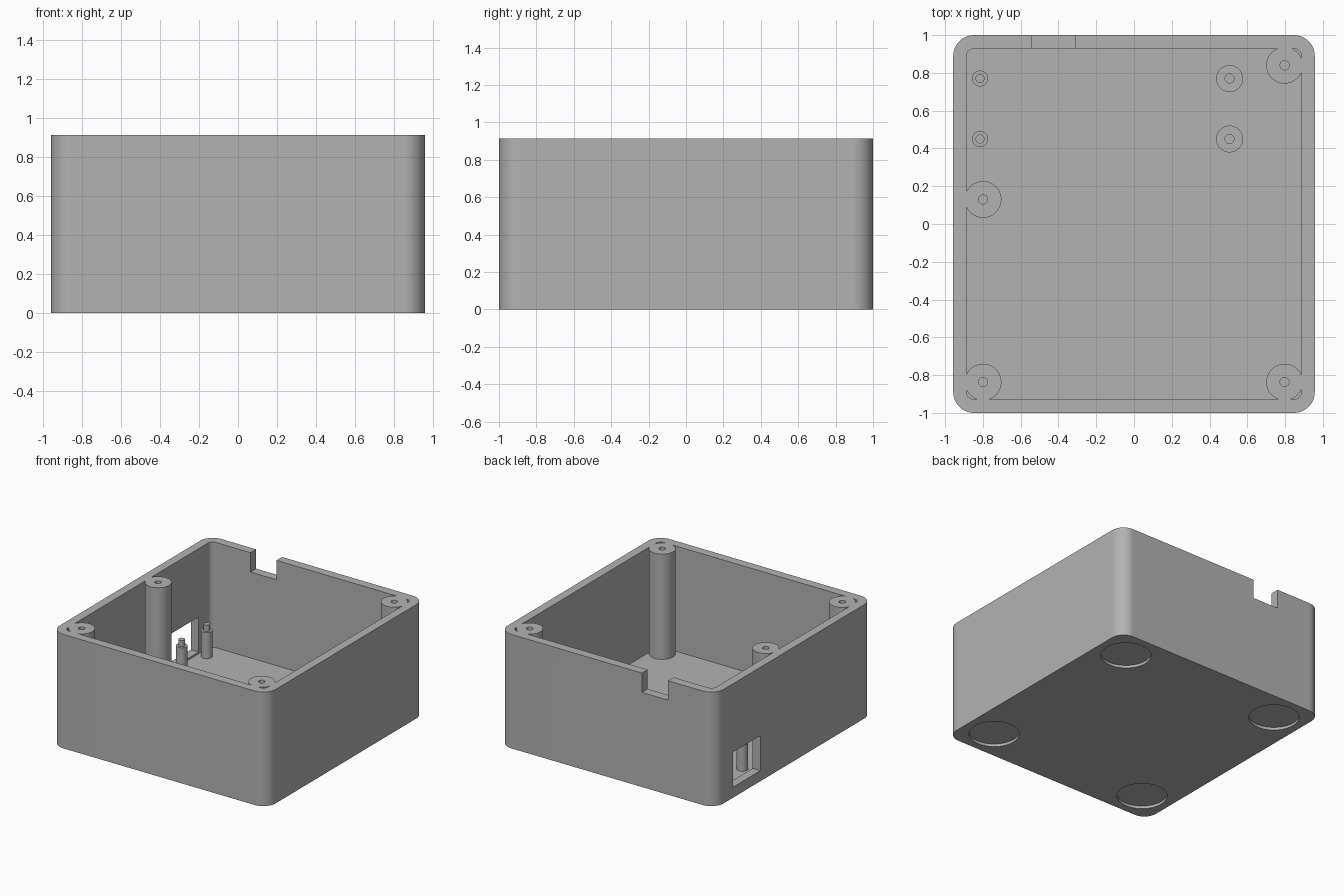
import bpy, bmesh, math

cube = bpy.data.objects.get("Cube")
if cube:
    bpy.data.objects.remove(cube, do_unlink=True)

HEIGHT, FLOOR = 0.913, 0.07

grey = bpy.data.materials.new("plain grey")
grey.use_nodes = True
COLOUR = (0.45, 0.45, 0.45, 1)
grey.diffuse_color = COLOUR
grey.node_tree.nodes["Principled BSDF"].inputs["Base Color"].default_value = COLOUR


def prism(name, outline, z0, z1):
    """Extrude a closed outline from z0 to z1."""
    bm = bmesh.new()
    base = bm.faces.new([bm.verts.new((x, y, z0)) for x, y in outline])
    top = bmesh.ops.extrude_face_region(bm, geom=[base])
    verts = [v for v in top["geom"] if isinstance(v, bmesh.types.BMVert)]
    bmesh.ops.translate(bm, verts=verts, vec=(0, 0, z1 - z0))
    bmesh.ops.recalc_face_normals(bm, faces=bm.faces)
    mesh = bpy.data.meshes.new(name)
    bm.to_mesh(mesh)
    bm.free()
    mesh.materials.append(grey)
    obj = bpy.data.objects.new(name, mesh)
    bpy.context.collection.objects.link(obj)
    return obj


def rounded(hx, hy, r, steps=12):
    pts = []
    for i, (sx, sy) in enumerate([(1, 1), (-1, 1), (-1, -1), (1, -1)]):
        for k in range(steps + 1):
            a = math.pi / 2 * (i + k / steps)
            pts.append((sx * (hx - r) + r * math.cos(a), sy * (hy - r) + r * math.sin(a)))
    return pts


def circle(x, y, r, steps=48):
    return [(x + r * math.cos(2 * math.pi * k / steps),
             y + r * math.sin(2 * math.pi * k / steps)) for k in range(steps)]


def rect(x0, x1, y0, y1):
    return [(x0, y0), (x1, y0), (x1, y1), (x0, y1)]


def combine(target, tool, operation):
    """Apply a boolean and discard the tool object."""
    mod = target.modifiers.new("combine", 'BOOLEAN')
    mod.operation, mod.object, mod.solver = operation, tool, 'EXACT'
    bpy.context.view_layer.objects.active = target
    bpy.ops.object.modifier_apply(modifier=mod.name)
    bpy.data.objects.remove(tool, do_unlink=True)


def cut(target, outline, z0, z1):
    combine(target, prism("cutter", outline, z0, z1), 'DIFFERENCE')


def join(target, outline, z0, z1):
    combine(target, prism("addition", outline, z0, z1), 'UNION')


# Open enclosure shell
case = prism("enclosure", rounded(0.957, 1.0, 0.11), 0, HEIGHT)
cut(case, rounded(0.888, 0.929, 0.045), FLOOR, HEIGHT + 0.1)

# Full-height screw posts, flush with the rim and merged into the walls
for x, y in [(0.797, 0.84), (-0.799, 0.13), (-0.799, -0.837), (0.797, -0.837)]:
    join(case, circle(x, y, 0.097), FLOOR - 0.02, HEIGHT)
    cut(case, circle(x, y, 0.024, 24), HEIGHT - 0.3, HEIGHT + 0.1)

# Cable notch in the back rim and port window in the right wall
cut(case, rect(-0.54, -0.31, 0.9, 1.1), HEIGHT - 0.155, HEIGHT + 0.1)
cut(case, rect(-1.1, -0.87, 0.425, 0.77), 0.085, 0.365)

# Shallow round recesses for feet underneath
for sx in (-1, 1):
    for sy in (-1, 1):
        cut(case, circle(sx * 0.71, sy * 0.755, 0.185), -0.1, 0.022)

# Board supports: pegs on the right side, screw standoffs on the left
parts = [case]
for label, y in (("front", 0.45), ("back", 0.77)):
    peg = prism(label + "_peg", circle(-0.815, y, 0.042), FLOOR - 0.01, 0.28)
    join(peg, circle(-0.815, y, 0.024, 24), 0.2, 0.33)
    standoff = prism(label + "_standoff", circle(0.506, y, 0.071), FLOOR - 0.01, 0.28)
    cut(standoff, circle(0.506, y, 0.024, 24), 0.09, 0.4)
    parts += [peg, standoff]

# Smooth curved walls, keep edges crisp
for obj in parts:
    bpy.ops.object.select_all(action='DESELECT')
    obj.select_set(True)
    bpy.context.view_layer.objects.active = obj
    bpy.ops.object.shade_smooth_by_angle(angle=math.radians(30))
    mod = obj.modifiers.new("even shading", 'WEIGHTED_NORMAL')
    mod.keep_sharp = True
